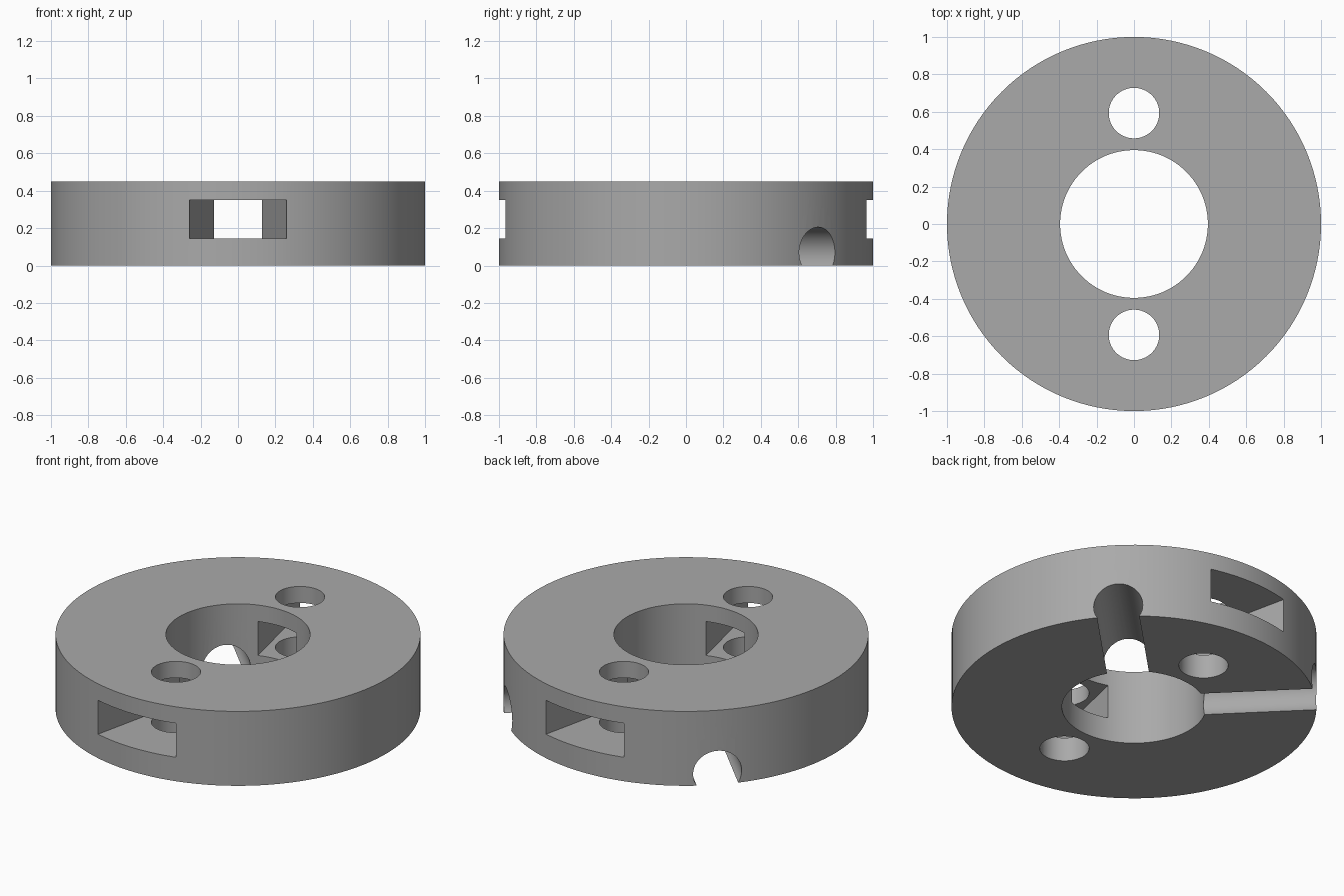
import bpy, bmesh, math
from mathutils import Matrix

cube = bpy.data.objects.get("Cube")
if cube:
    bpy.data.objects.remove(cube, do_unlink=True)

HEIGHT = 0.45

grey = bpy.data.materials.new("plain grey")
grey.use_nodes = True
colour = (0.4, 0.4, 0.4, 1)
grey.diffuse_color = colour
grey.node_tree.nodes["Principled BSDF"].inputs["Base Color"].default_value = colour


def add_object(name, bm):
    bmesh.ops.recalc_face_normals(bm, faces=bm.faces)
    mesh = bpy.data.meshes.new(name)
    bm.to_mesh(mesh)
    bm.free()
    mesh.materials.append(grey)
    obj = bpy.data.objects.new(name, mesh)
    bpy.context.collection.objects.link(obj)
    return obj


def cylinder(name, radius, depth, matrix, segments=64):
    bm = bmesh.new()
    bmesh.ops.create_cone(bm, cap_ends=True, segments=segments, radius1=radius,
                          radius2=radius, depth=depth, matrix=matrix)
    return add_object(name, bm)


def wedge(name, side):
    """Slot that widens from the bore to the rim."""
    outline = [(-0.112, 0.3), (0.112, 0.3), (0.279, 1.05), (-0.279, 1.05)]
    bm = bmesh.new()
    face = bm.faces.new([bm.verts.new((x, side * y, 0.145)) for x, y in outline])
    top = bmesh.ops.extrude_face_region(bm, geom=[face])["geom"]
    bmesh.ops.translate(bm, vec=(0, 0, 0.205),
                        verts=[v for v in top if isinstance(v, bmesh.types.BMVert)])
    return add_object(name, bm)


# Disc body
mid = Matrix.Translation((0, 0, HEIGHT / 2))
body = cylinder("ring_body", 1, HEIGHT, mid, 128)

# Central bore
cutters = [cylinder("bore_cutter", 0.395, 1, mid, 96)]

# Bolt holes and tapered slots, front and back
for side in (-1, 1):
    cutters.append(wedge("slot_cutter", side))
    cutters.append(cylinder("bolt_hole_cutter", 0.135, 1,
                            mid @ Matrix.Translation((0, side * 0.593, 0))))

# Round channels on the underside, running outward to the back corners
for angle in (45, 135):
    turn = Matrix.Rotation(math.radians(angle), 4, "Z")
    lay = Matrix.Translation((0.7, 0, 0.07)) @ Matrix.Rotation(math.pi / 2, 4, "Y")
    cutters.append(cylinder("channel_cutter", 0.135, 0.9, turn @ lay))

# Cut the body, then discard the cutters
bpy.context.view_layer.objects.active = body
body.select_set(True)
for cutter in cutters:
    cutter.hide_render = True
    cut = body.modifiers.new("cut", "BOOLEAN")
    cut.operation = "DIFFERENCE"
    cut.solver = "EXACT"
    cut.object = cutter
    bpy.ops.object.modifier_apply(modifier=cut.name)
    bpy.data.objects.remove(cutter, do_unlink=True)

bpy.ops.object.select_all(action="DESELECT")
body.select_set(True)
bpy.ops.object.shade_smooth_by_angle(angle=math.radians(30))
